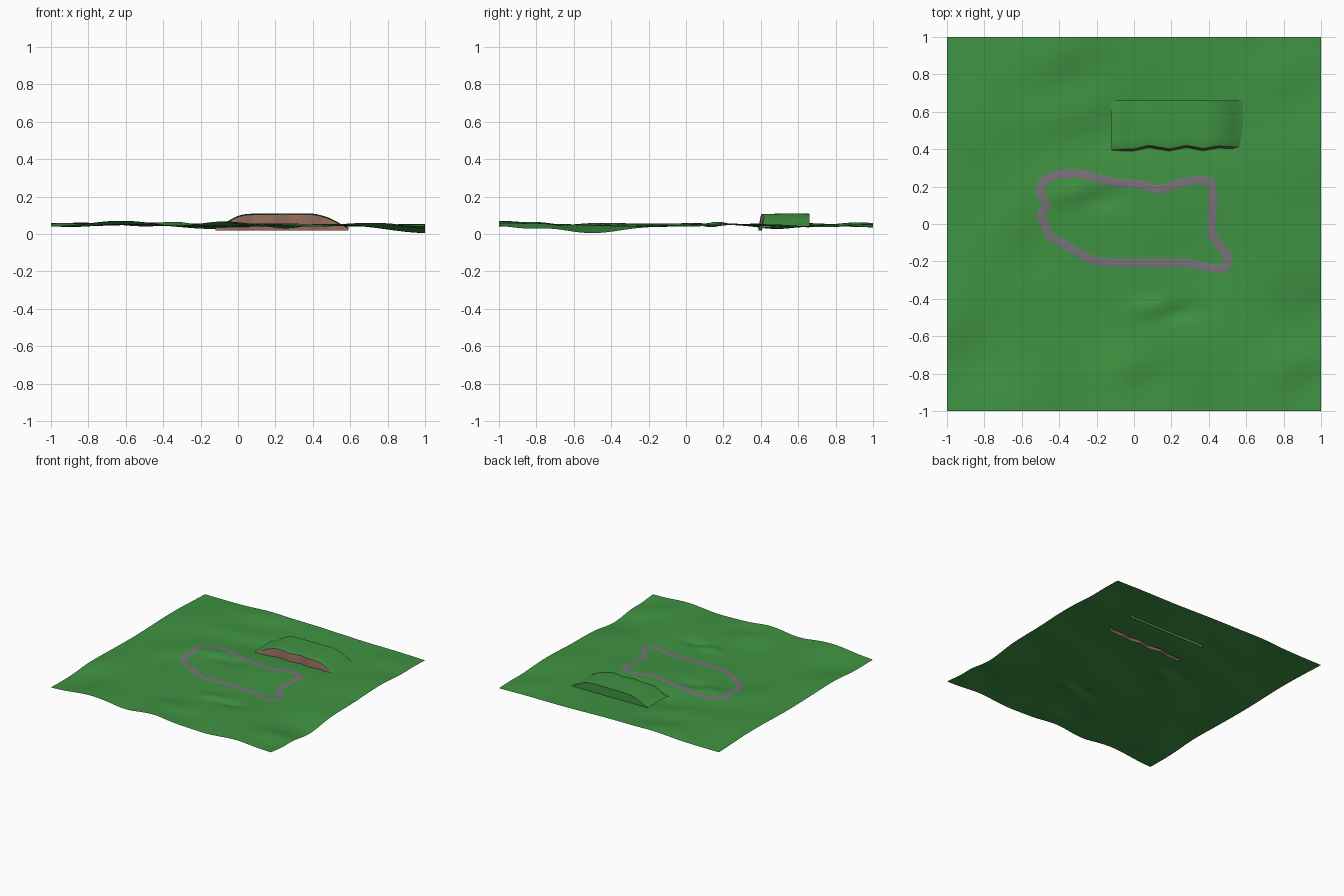
import bpy, bmesh, math
from mathutils import Vector

if "Cube" in bpy.data.objects:
    bpy.data.objects.remove(bpy.data.objects["Cube"])


def material(name, rgb):
    m = bpy.data.materials.new(name)
    m.diffuse_color = (*rgb, 1)
    m.use_nodes = True
    m.node_tree.nodes["Principled BSDF"].inputs["Base Color"].default_value = m.diffuse_color
    return m


GRASS = material("grass green", (0.05, 0.29, 0.055))
STONE = material("path grey", (0.19, 0.17, 0.19))
EARTH = material("earth brown", (0.27, 0.135, 0.10))


def bump(x, y, cx, cy, rx, ry):
    return math.exp(-((x - cx) / rx) ** 2 - ((y - cy) / ry) ** 2)


# Slopes falling towards +x -y: centre x, centre y, radius x, radius y, strength
SLOPES = [(-0.25, 0.15, 0.14, 0.06, 0.20), (0.17, -0.46, 0.13, 0.05, 0.25),
          (-0.35, 0.85, 0.18, 0.14, 0.12), (-0.3, 0.52, 0.25, 0.13, 0.10),
          (0.0, -0.82, 0.16, 0.12, 0.14), (0.9, -0.8, 0.15, 0.12, 0.14),
          (-0.9, -0.6, 0.14, 0.2, 0.08), (-0.58, -0.05, 0.15, 0.2, 0.09),
          (0.88, 0.75, 0.18, 0.16, 0.10)]
# Hills and hollows: centre x, centre y, radius x, radius y, height
HILLS = [(1, -0.5, 0.3, 0.22, -0.043), (-0.65, -1, 0.2, 0.25, 0.02),
         (-0.33, -1, 0.13, 0.2, -0.012), (-0.05, -1, 0.16, 0.2, 0.02),
         (0.68, -1, 0.15, 0.2, 0.012), (0.4, -1, 0.15, 0.2, -0.006),
         (0.22, 0.5, 0.45, 0.2, -0.012), (-0.4, 0.25, 0.2, 0.2, 0.012),
         (0.35, -0.15, 0.2, 0.25, -0.008), (0.9, 0.3, 0.2, 0.2, 0.008),
         (-0.8, 0.5, 0.2, 0.3, 0.012), (1, 1, 0.25, 0.25, -0.012)]


def ground(x, y):
    z = 0.047 + 0.004 * math.sin(5.1 * x + 2.3 * y) + 0.004 * math.sin(6.3 * y - 2.9 * x + 1)
    z += sum(h * bump(x, y, cx, cy, rx, ry) for cx, cy, rx, ry, h in HILLS)
    z -= sum(s * ((x - cx) - (y - cy)) * bump(x, y, cx, cy, rx, ry)
             for cx, cy, rx, ry, s in SLOPES)
    return min(max(z, 0), 0.078)


def sheet(name, rows, mats, closed=False, mat_of_strip=None):
    """Surface through rows of points, each row having the same length."""
    bm = bmesh.new()
    vs = [[bm.verts.new(p) for p in row] for row in rows]
    n = len(vs)
    for i in range(n if closed else n - 1):
        a, b = vs[i], vs[(i + 1) % n]
        for j in range(len(a) - 1):
            f = bm.faces.new((a[j], b[j], b[j + 1], a[j + 1]))
            f.smooth = True
            if mat_of_strip:
                f.material_index = mat_of_strip(j)
    me = bpy.data.meshes.new(name)
    bm.to_mesh(me)
    bm.free()
    me.set_sharp_from_angle(angle=math.radians(35))
    for m in mats:
        me.materials.append(m)
    ob = bpy.data.objects.new(name, me)
    bpy.context.collection.objects.link(ob)
    return ob


def lookup(table, x):
    """Smooth interpolation in a short list of (x, value)."""
    for (x0, v0), (x1, v1) in zip(table, table[1:]):
        if x <= x1:
            t = (x - x0) / (x1 - x0)
            return v0 + (v1 - v0) * t
    return table[-1][1]


# Grass field
N = 90
axis = [-1 + 2 * i / N for i in range(N + 1)]
sheet("grass_field", [[(x, y, ground(x, y)) for y in axis] for x in axis], [GRASS])

# Winding stone path, a closed strip draped over the field
PATH = [(-0.49, 0.22), (-0.42, 0.26), (-0.3, 0.27), (-0.2, 0.245), (-0.08, 0.22),
        (0.05, 0.21), (0.12, 0.185), (0.2, 0.205), (0.3, 0.23), (0.39, 0.23),
        (0.42, 0.19), (0.42, 0.08), (0.415, -0.05), (0.455, -0.11), (0.5, -0.17),
        (0.49, -0.225), (0.43, -0.24), (0.28, -0.21), (0.1, -0.208), (-0.18, -0.2),
        (-0.3, -0.15), (-0.45, -0.06), (-0.475, 0.0), (-0.50, 0.04), (-0.47, 0.1),
        (-0.495, 0.16)]
pts, line = [Vector(p) for p in PATH], []
for i in range(len(pts)):
    p0, p1, p2, p3 = (pts[(i + k) % len(pts)] for k in (-1, 0, 1, 2))
    for s in range(8):
        t = s / 8
        line.append(0.5 * (2 * p1 + (p2 - p0) * t + (2 * p0 - 5 * p1 + 4 * p2 - p3) * t * t
                           + (3 * p1 - p0 - 3 * p2 + p3) * t ** 3))
rows = []
for i, p in enumerate(line):
    d = (line[(i + 2) % len(line)] - line[i - 2]).normalized()
    side = Vector((d.y, -d.x))
    row = []
    for k in range(7):
        q = p + side * 0.046 * (0.5 - k / 6)
        row.append((q.x, q.y, ground(q.x, q.y) + (0.003 if 0 < k < 6 else 0.002)))
    rows.append(row)
sheet("stone_path", rows, [STONE], closed=True)

# Raised bank: earth cliff in front, grass top, grass wall behind
TOP = [(-0.12, 0.04), (-0.07, 0.055), (-0.03, 0.08), (0.01, 0.098), (0.06, 0.105),
       (0.4, 0.106), (0.45, 0.096), (0.5, 0.078), (0.54, 0.055), (0.59, 0.03)]
FRONT = [(-0.12, 0.40), (0.0, 0.402), (0.08, 0.42), (0.19, 0.401), (0.28, 0.42),
         (0.37, 0.403), (0.45, 0.417), (0.53, 0.412), (0.59, 0.415)]
rows = []
for i in range(61):
    x = -0.12 + 0.71 * i / 60
    # average neighbouring samples to round the outline
    z = sum(lookup(TOP, x + d) if x + d > -0.12 else TOP[0][1] for d in (-0.02, 0, 0.02)) / 3
    y = lookup(FRONT, x)
    low = min(0.018, z - 0.005)
    row = [(x, y - 0.014, low), (x, y - 0.009, low * 0.5 + z * 0.5), (x, y, z - 0.002)]
    for k in range(7):
        t = k / 6
        row.append((x, y + 0.004 + (0.655 - y) * t, z + 0.004 * math.sin(math.pi * t * 0.8)))
    row.append((x, 0.66, low))
    rows.append(row)
sheet("raised_bank", rows, [GRASS, EARTH], mat_of_strip=lambda j: 1 if j < 2 else 0)
